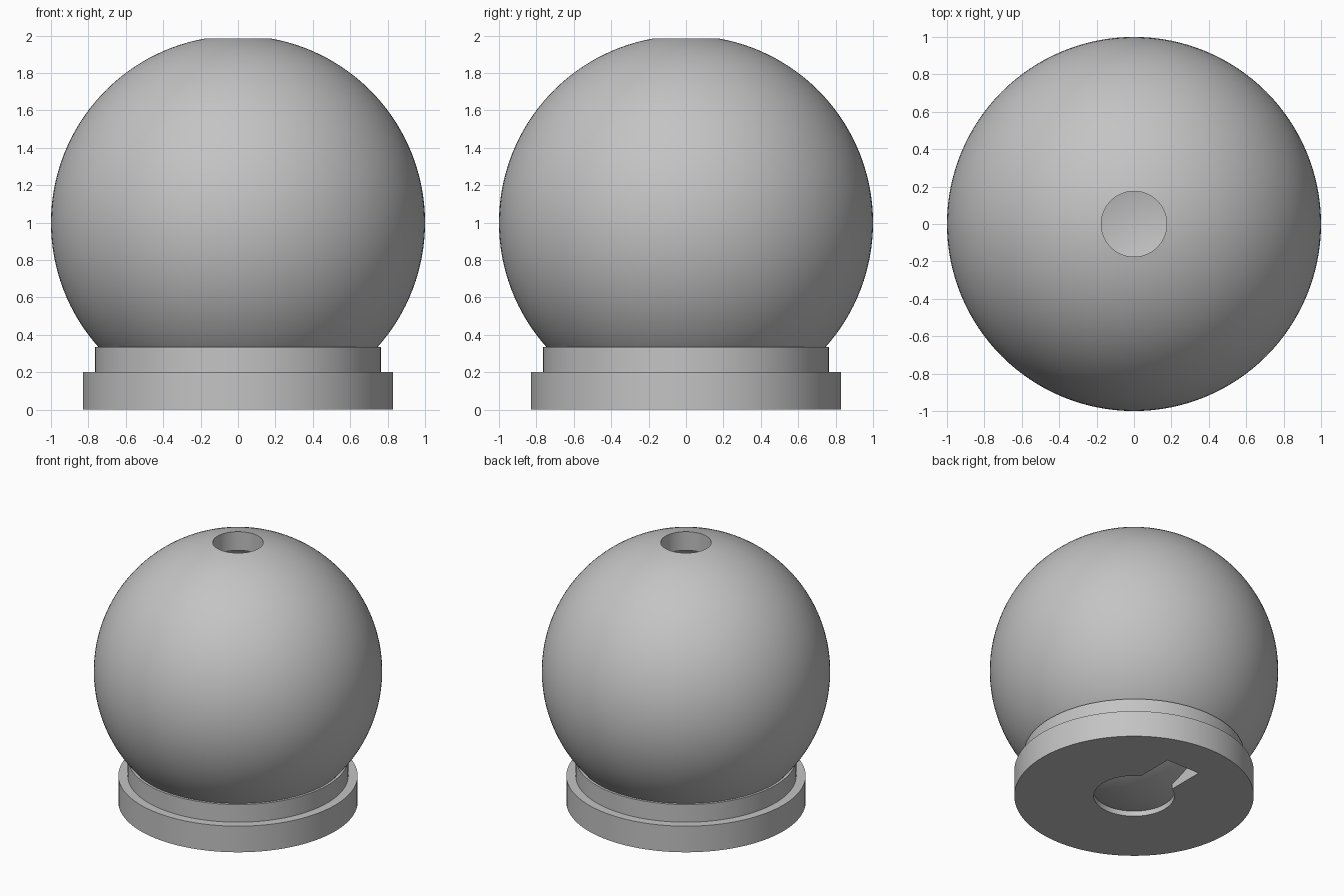
import bpy
import bmesh
from math import pi, sin, cos, asin

STEPS = 128
BALL_R, CAVITY_R, MOUTH_R = 1.0, 0.86, 0.175
KEYHOLE_R, SLOT_W, SLOT_END = 0.28, 0.28, 0.53

cube = bpy.data.objects.get("Cube")
if cube:
    bpy.data.objects.remove(cube, do_unlink=True)

grey = bpy.data.materials.new("grey")
grey.use_nodes = True
colour = (0.55, 0.55, 0.55, 1)
grey.diffuse_color = colour
grey.node_tree.nodes["Principled BSDF"].inputs["Base Color"].default_value = colour


def arc(radius, start, end, count):
    """Profile points on the ball, angles measured from the top."""
    angles = [start + (end - start) * i / count for i in range(count + 1)]
    return [(radius * sin(a), BALL_R + radius * cos(a)) for a in angles]


def lathe(name, profile, closed=False):
    """Spin an (r, z) profile around the z axis."""
    bm = bmesh.new()
    verts = [bm.verts.new((r, 0, z)) for r, z in profile]
    pairs = list(zip(verts, verts[1:]))
    if closed:
        pairs.append((verts[-1], verts[0]))
    edges = [bm.edges.new(p) for p in pairs]
    bmesh.ops.spin(bm, geom=verts + edges, cent=(0, 0, 0), axis=(0, 0, 1),
                   angle=2 * pi, steps=STEPS)
    bmesh.ops.remove_doubles(bm, verts=bm.verts, dist=1e-5)
    bmesh.ops.recalc_face_normals(bm, faces=bm.faces)
    mesh = bpy.data.meshes.new(name)
    bm.to_mesh(mesh)
    bm.free()
    mesh.materials.append(grey)
    obj = bpy.data.objects.new(name, mesh)
    bpy.context.collection.objects.link(obj)
    return obj


# Hollow ball with a round opening at the top
globe = lathe("globe_shell",
              arc(BALL_R, asin(MOUTH_R / BALL_R), pi, 64)
              + arc(CAVITY_R, pi, asin(MOUTH_R / CAVITY_R), 48),
              closed=True)

# Stepped base ring, its seat following the ball down to the centre hole
seat = arc(BALL_R, pi - asin(0.747), pi - asin(KEYHOLE_R), 16)
base = lathe("stepped_base",
             [(KEYHOLE_R, 0), (0.83, 0), (0.83, 0.2), (0.765, 0.2), (0.765, 0.335)] + seat,
             closed=True)

# Keyhole slot cut from the hole towards the back
bpy.ops.mesh.primitive_cube_add(size=1, location=(0, SLOT_END / 2, 0.05))
cutter = bpy.context.object
cutter.name = "slot_cutter"
cutter.scale = (SLOT_W, SLOT_END, 0.4)
cut = base.modifiers.new("slot", 'BOOLEAN')
cut.operation = 'DIFFERENCE'
cut.solver = 'EXACT'
cut.object = cutter
bpy.context.view_layer.update()
graph = bpy.context.evaluated_depsgraph_get()
cut_mesh = bpy.data.meshes.new_from_object(base.evaluated_get(graph))
base.modifiers.clear()
base.data = cut_mesh
bpy.data.objects.remove(cutter, do_unlink=True)

# Smooth shading with sharp rims
bpy.ops.object.select_all(action='DESELECT')
for obj in (globe, base):
    obj.select_set(True)
bpy.context.view_layer.objects.active = globe
bpy.ops.object.shade_smooth_by_angle(angle=pi / 6)
